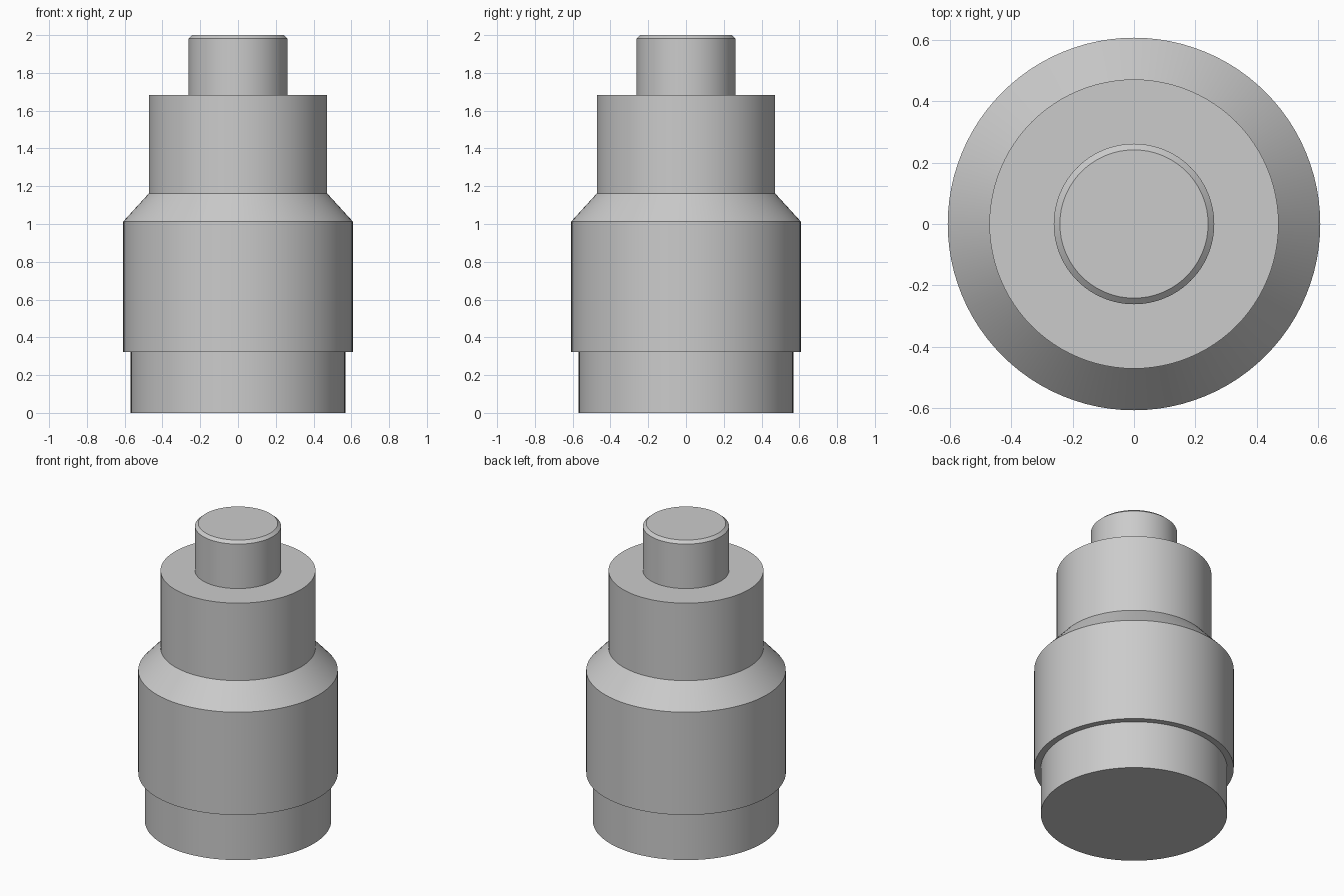
import bpy
import bmesh
from math import radians, sin, cos, tau

SIDES = 96

cube = bpy.data.objects.get("Cube")
if cube:
    bpy.data.objects.remove(cube, do_unlink=True)

# Plain grey material
grey = bpy.data.materials.new("plain_grey")
grey.use_nodes = True
colour = (0.6, 0.6, 0.6, 1.0)
grey.diffuse_color = colour
grey.node_tree.nodes["Principled BSDF"].inputs["Base Color"].default_value = colour


def turned_solid(name, profile):
    """Closed solid of revolution from (radius, height) points, bottom to top."""
    bm = bmesh.new()
    rings = [[bm.verts.new((r * cos(tau * i / SIDES), r * sin(tau * i / SIDES), z))
              for i in range(SIDES)] for r, z in profile]
    for low, high in zip(rings, rings[1:]):
        for i in range(SIDES):
            j = (i + 1) % SIDES
            bm.faces.new((low[i], low[j], high[j], high[i]))
    bm.faces.new(rings[0][::-1])
    bm.faces.new(rings[-1])
    mesh = bpy.data.meshes.new(name)
    bm.to_mesh(mesh)
    bm.free()
    mesh.materials.append(grey)
    obj = bpy.data.objects.new(name, mesh)
    bpy.context.collection.objects.link(obj)
    bpy.ops.object.select_all(action="DESELECT")
    obj.select_set(True)
    bpy.context.view_layer.objects.active = obj
    bpy.ops.object.shade_smooth_by_angle(angle=radians(30))
    return obj


# One stepped, turned piece: base, body, sloped shoulder, neck, chamfered pin
turned_solid("stepped_plug", [
    (0.568, 0.0), (0.568, 0.322),
    (0.608, 0.322), (0.608, 1.013),
    (0.472, 1.162), (0.472, 1.683),
    (0.262, 1.683), (0.262, 1.982),
    (0.242, 2.0),
])
